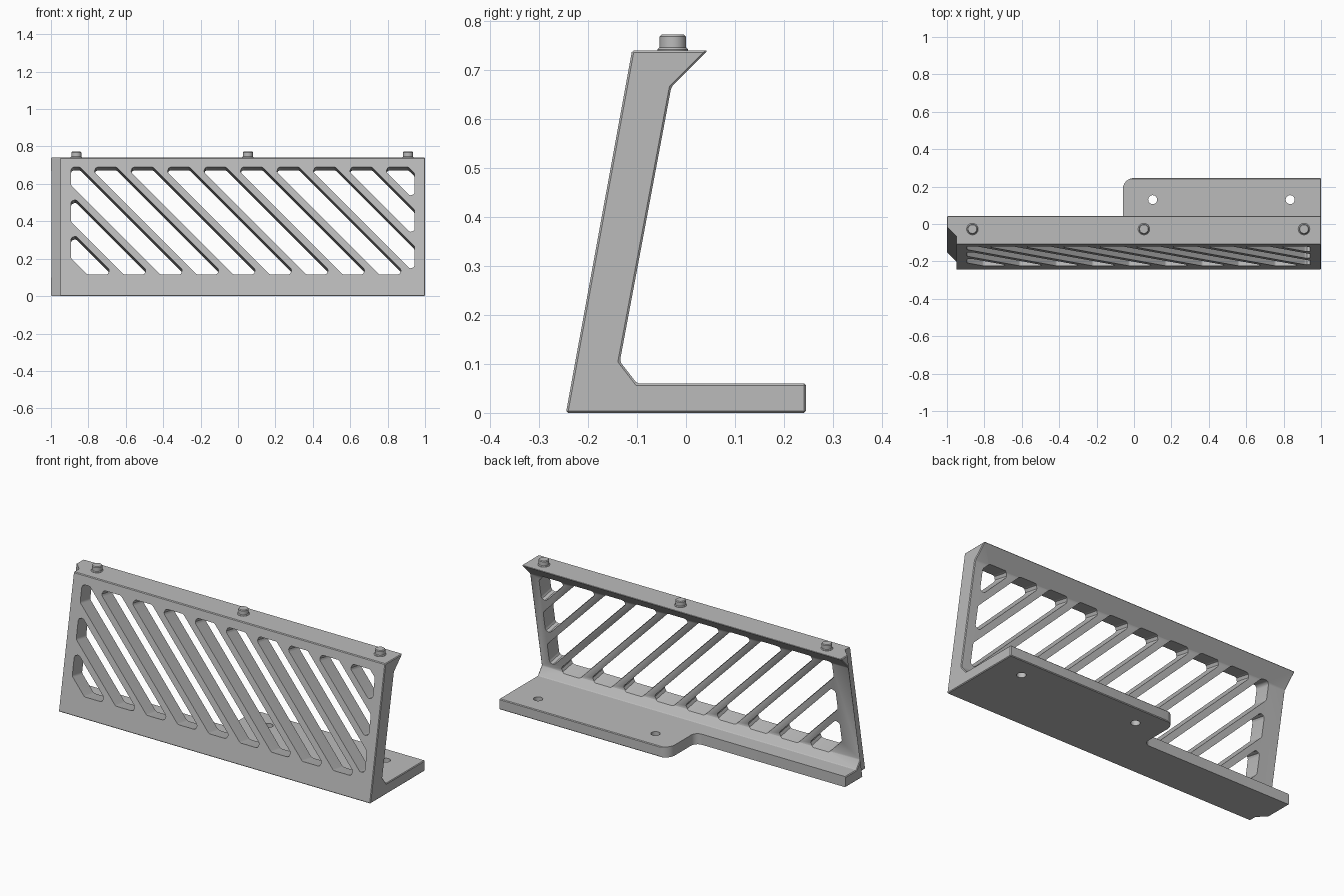
import bpy, bmesh, math
from mathutils import Vector

if "Cube" in bpy.data.objects:
    bpy.data.objects.remove(bpy.data.objects["Cube"], do_unlink=True)

HEIGHT, FRONT, TOP_FRONT = 0.74, -0.245, -0.11
LEAN = (TOP_FRONT - FRONT) / HEIGHT

grey = bpy.data.materials.new("plain_grey")
grey.use_nodes = True
grey.diffuse_color = (0.5, 0.5, 0.5, 1)
grey.node_tree.nodes["Principled BSDF"].inputs["Base Color"].default_value = grey.diffuse_color


def front_y(z):
    return FRONT + LEAN * z


def make_object(name, bm):
    bmesh.ops.recalc_face_normals(bm, faces=bm.faces)
    mesh = bpy.data.meshes.new(name)
    bm.to_mesh(mesh)
    bm.free()
    mesh.materials.append(grey)
    obj = bpy.data.objects.new(name, mesh)
    bpy.context.collection.objects.link(obj)
    return obj


def prism(bm, start, end):
    """Closed solid between two matching outlines."""
    a = [bm.verts.new(p) for p in start]
    b = [bm.verts.new(p) for p in end]
    bm.faces.new(a)
    bm.faces.new(b[::-1])
    for i in range(len(a)):
        j = (i + 1) % len(a)
        bm.faces.new((a[j], a[i], b[i], b[j]))


def rounded(points, radii, steps=5):
    """Replace each corner of a 2D outline by an arc of the given radius."""
    result = []
    for i, p in enumerate(points):
        p, r = Vector(p), radii[i]
        if r == 0:
            result.append(p)
            continue
        u = (Vector(points[i - 1]) - p).normalized()
        v = (Vector(points[(i + 1) % len(points)]) - p).normalized()
        half = u.angle(v) / 2
        centre = p + (u + v).normalized() * r / math.sin(half)
        s = p + u * r / math.tan(half) - centre
        e = p + v * r / math.tan(half) - centre
        result += [centre + s.lerp(e, k / steps).normalized() * r for k in range(steps + 1)]
    return result


def clip(points, limit, side):
    """Keep the part of a 2D outline where side * (x + z) <= side * limit."""
    result = []
    for i, p in enumerate(points):
        q = points[(i + 1) % len(points)]
        dp, dq = side * (sum(p) - limit), side * (sum(q) - limit)
        if dp <= 0:
            result.append(p)
        if dp * dq < 0:
            t = dp / (dp - dq)
            result.append((p[0] + t * (q[0] - p[0]), p[1] + t * (q[1] - p[1])))
    return result


# Leaning panel, top lip and foot as one side profile
profile = [(FRONT, 0), (0.245, 0), (0.245, 0.06), (-0.10, 0.06),
           (-0.135, 0.105), (-0.03, 0.665), (0.045, HEIGHT), (TOP_FRONT, HEIGHT)]
bm = bmesh.new()
prism(bm, [(-1, y, z) for y, z in profile], [(1, y, z) for y, z in profile])
panel = make_object("bracket_panel", bm)
bevel = panel.modifiers.new("edge_bevel", 'BEVEL')
bevel.width, bevel.segments = 0.004, 1
bevel.limit_method = 'ANGLE'

# Diagonal slots, cut square to the leaning panel
bm = bmesh.new()
window = [(-0.893, 0.115), (0.945, 0.115), (0.945, 0.69), (-0.893, 0.69)]
inward = Vector((0, 1, -LEAN)).normalized()
for k in range(-3, 9):
    upper = 0.04 + 0.195 * k
    shape = clip(clip(window, upper, 1), upper - 0.145, -1)
    shape = rounded(shape, [0.02] * len(shape))
    face = [Vector((x, front_y(z), z)) for x, z in shape]
    prism(bm, [p - inward * 0.05 for p in face], [p + inward * 0.16 for p in face])

# Notch that leaves the wide tab on one half of the foot
notch = rounded([(-1.2, 0), (-0.06, 0), (-0.06, 0.246), (0.1, 0.246), (0.1, 0.4), (-1.2, 0.4)],
                [0, 0.04, 0.06, 0, 0, 0], 8)
prism(bm, [(x, y, -0.1) for x, y in notch], [(x, y, 0.2) for x, y in notch])

# Stepped mitre along the right end
mitre = [(-1.1, -0.1), (-0.95, -0.1), (-0.95, 0.045), (-1.1, 0.195)]
prism(bm, *[[(x, front_y(z) + d, z) for x, d in mitre] for z in (-0.1, 0.9)])

# Screw holes in the tab
for hx in (0.10, 0.835):
    ring = [(hx + 0.024 * math.cos(a), 0.13 + 0.024 * math.sin(a))
            for a in (math.tau * i / 32 for i in range(32))]
    prism(bm, [(x, y, -0.1) for x, y in ring], [(x, y, 0.2) for x, y in ring])

cutter = make_object("cutter", bm)
cutter.hide_render = True
boolean = panel.modifiers.new("cuts", 'BOOLEAN')
boolean.operation, boolean.solver, boolean.object = 'DIFFERENCE', 'EXACT', cutter

# Bake the cuts and drop the cutter
depsgraph = bpy.context.evaluated_depsgraph_get()
baked = bpy.data.meshes.new_from_object(panel.evaluated_get(depsgraph))
panel.modifiers.clear()
panel.data = baked
bpy.data.objects.remove(cutter, do_unlink=True)

# Locating pegs on the top edge
parts = [panel]
peg_profile = [(0.031, 0.735), (0.031, 0.742), (0.027, 0.746), (0.027, 0.768), (0.023, 0.772)]
for name, px in (("right_peg", -0.864), ("middle_peg", 0.053), ("left_peg", 0.909)):
    bm = bmesh.new()
    rings = [[bm.verts.new((px + r * math.cos(math.tau * i / 32),
                            -0.027 + r * math.sin(math.tau * i / 32), z))
              for i in range(32)] for r, z in peg_profile]
    for low, high in zip(rings, rings[1:]):
        for i in range(32):
            j = (i + 1) % 32
            bm.faces.new((low[i], low[j], high[j], high[i]))
    bm.faces.new(rings[0][::-1])
    bm.faces.new(rings[-1])
    parts.append(make_object(name, bm))

bpy.ops.object.select_all(action='DESELECT')
for obj in parts:
    obj.select_set(True)
bpy.context.view_layer.objects.active = panel
bpy.ops.object.shade_smooth_by_angle(angle=math.radians(25))
